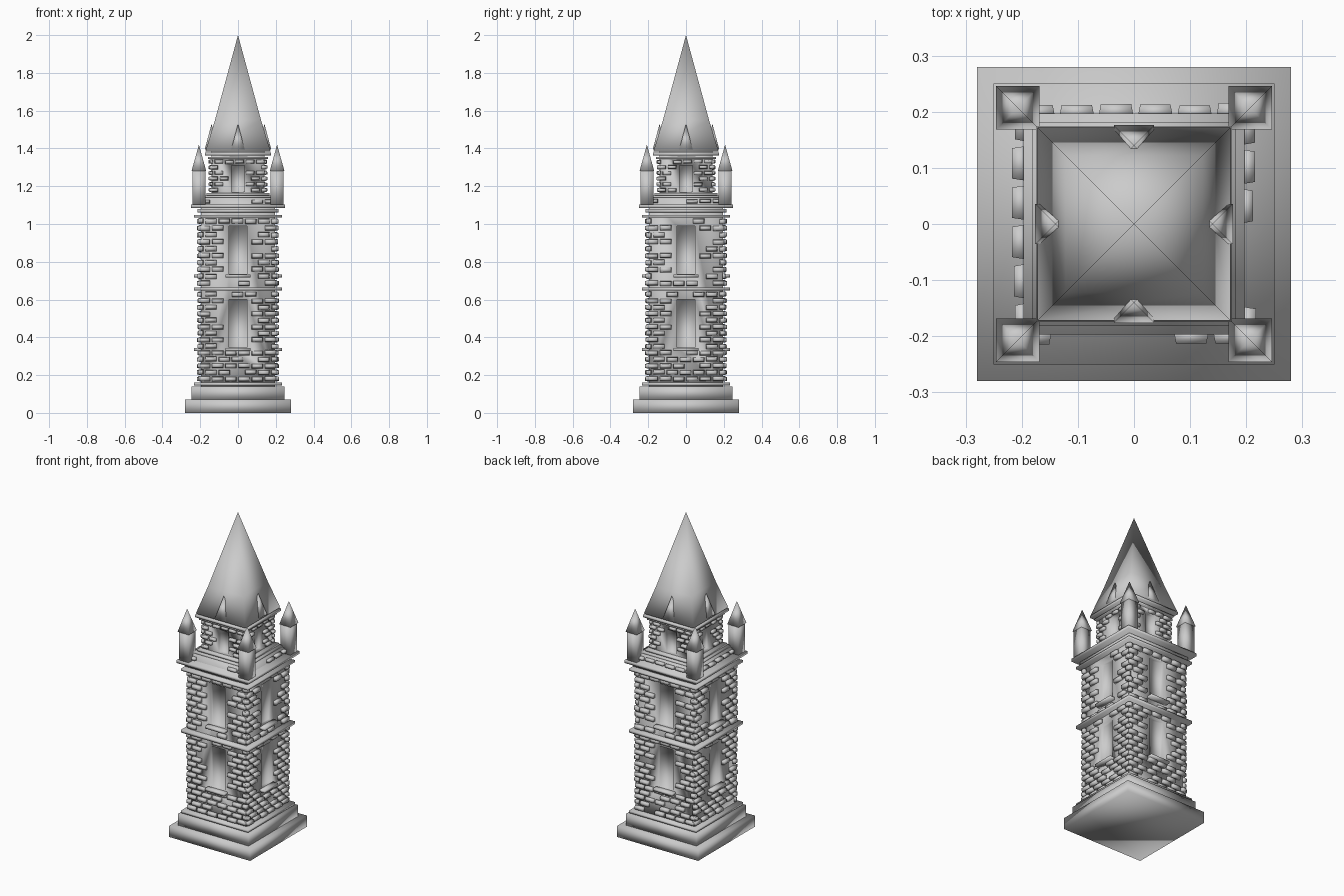
import bpy, bmesh, random
from math import pi
from mathutils import Matrix, Vector

if "Cube" in bpy.data.objects:
    bpy.data.objects.remove(bpy.data.objects["Cube"])

random.seed(7)
IDENT = Matrix.Identity(4)
SIDES = [Matrix.Rotation(i * pi / 2, 4, 'Z') for i in range(4)]


def finish(bm, name):
    bmesh.ops.recalc_face_normals(bm, faces=bm.faces)
    for f in bm.faces:
        f.smooth = True
    me = bpy.data.meshes.new(name)
    bm.to_mesh(me)
    bm.free()
    ob = bpy.data.objects.new(name, me)
    bpy.context.collection.objects.link(ob)
    return ob


def add_loft(bm, rings, cx=0, cy=0, mat=IDENT):
    """Stack of square rings (half width, z); a zero width makes a point."""
    loops = []
    for h, z in rings:
        pts = [(0, 0)] if h == 0 else [(-h, -h), (h, -h), (h, h), (-h, h)]
        loops.append([bm.verts.new(mat @ Vector((cx + x, cy + y, z))) for x, y in pts])
    bm.faces.new(loops[0])
    for a, b in zip(loops, loops[1:]):
        for i in range(4):
            j = (i + 1) % 4
            bm.faces.new((a[i], a[j], b[0]) if len(b) == 1 else (a[i], a[j], b[j], b[i]))
    if len(loops[-1]) == 4:
        bm.faces.new(loops[-1])


def add_block(bm, x0, x1, y_back, y_front, z0, z1, mat, taper=0.0):
    """Box on the front side, its outer face shrunk by taper."""
    def ring(y, t):
        return [bm.verts.new(mat @ Vector(p)) for p in
                ((x0 + t, y, z0 + t), (x1 - t, y, z0 + t),
                 (x1 - t, y, z1 - t), (x0 + t, y, z1 - t))]
    a, b = ring(y_back, 0), ring(y_front, taper)
    bm.faces.new(a)
    bm.faces.new(b)
    for i in range(4):
        j = (i + 1) % 4
        bm.faces.new((a[i], a[j], b[j], b[i]))


def loft(name, rings):
    bm = bmesh.new()
    add_loft(bm, rings)
    return finish(bm, name)


# Windows: half width, bottom, top, wall distance
WINDOWS = [(0.048, 0.345, 0.60, 0.197), (0.048, 0.735, 0.99, 0.197), (0.034, 1.17, 1.31, 0.14)]

# Plinth steps
loft("plinth_lower", [(0.28, 0), (0.28, 0.07)])
loft("plinth_upper", [(0.245, 0.07), (0.245, 0.14)])

# Walls of the shaft and belfry
shaft = loft("shaft", [(0.197, 0.14), (0.197, 1.14)])
belfry = loft("belfry", [(0.14, 1.14), (0.14, 1.39)])

# Recessed windows cut on all four sides
bm = bmesh.new()
for w, z0, z1, d in WINDOWS:
    for m in SIDES:
        add_block(bm, -w, w, -d + 0.02, -d - 0.03, z0, z1, m)
cutter = finish(bm, "window_cutter")
cutter.hide_render = True
cutter.hide_viewport = True
for wall in (shaft, belfry):
    mod = wall.modifiers.new("windows", 'BOOLEAN')
    mod.operation = 'DIFFERENCE'
    mod.solver = 'EXACT'
    mod.object = cutter

# String courses and cornices
COURSES = [("base_course", 0.232, 0.145, 0.16), ("middle_course", 0.232, 0.648, 0.665),
           ("shaft_cornice_lower", 0.232, 1.035, 1.048), ("shaft_cornice_middle", 0.215, 1.06, 1.08),
           ("shaft_cornice_upper", 0.25, 1.085, 1.103), ("belfry_step", 0.182, 1.135, 1.15),
           ("belfry_base_course", 0.166, 1.15, 1.163), ("belfry_cornice_lower", 0.158, 1.345, 1.355),
           ("belfry_cornice_upper", 0.175, 1.363, 1.378)]
for name, h, z0, z1 in COURSES:
    loft(name, [(h, z0), (h, z1)])

# Window sills
bm = bmesh.new()
for w, z0, z1, d in WINDOWS[:2]:
    for m in SIDES:
        add_block(bm, -w - 0.018, w + 0.018, -d + 0.02, -d - 0.035, z0 - 0.017, z0 - 0.002, m)
finish(bm, "window_sills")


# Staggered rough bricks with random gaps
def add_bricks(bm, half, z0, z1, pitch, length, proud, mat):
    rows = max(1, round((z1 - z0) / pitch))
    step = (z1 - z0) / rows
    for r in range(rows):
        za = z0 + r * step + 0.004
        zb = za + step - 0.008
        edge = half + 0.012
        x = -edge - (r % 2) * length * 0.5
        while x < edge:
            a, b = max(x, -edge), min(x + length - 0.008, edge)
            x += length
            blocked = any(zb > w0 and za < w1 and b > -w - 0.004 and a < w + 0.004
                          for w, w0, w1, _ in WINDOWS)
            if blocked or b - a < 0.015:
                continue
            near_corner = max(abs(a), abs(b)) > half - 0.02
            if random.random() < (0.95 if near_corner else 0.78):
                out = proud * random.uniform(0.8, 1.15)
                lift = random.uniform(-0.002, 0.002)
                add_block(bm, a, b, -half + 0.005, -half - out, za + lift, zb + lift, mat, 0.004)


bm = bmesh.new()
for m in SIDES:
    for z0, z1 in ((0.163, 0.645), (0.668, 1.033), (1.105, 1.135)):
        add_bricks(bm, 0.197, z0, z1, 0.035, 0.07, 0.018, m)
finish(bm, "shaft_bricks")
bm = bmesh.new()
for m in SIDES:
    add_bricks(bm, 0.14, 1.165, 1.345, 0.03, 0.055, 0.015, m)
finish(bm, "belfry_bricks")

# Spire with a flared foot
loft("spire", [(0.172, 1.385), (0.122, 1.55), (0, 2.0)])

# Small gablets at the foot of the spire
bm = bmesh.new()
for m in SIDES:
    add_loft(bm, [(0.036, 1.395), (0, 1.53)], 0, -0.14, m)
finish(bm, "spire_gablets")

# Corner pinnacles
bm = bmesh.new()
for m in SIDES:
    add_loft(bm, [(0.034, 1.10), (0.034, 1.28)], 0.207, -0.207, m)
    add_loft(bm, [(0.039, 1.28), (0, 1.42)], 0.207, -0.207, m)
finish(bm, "corner_pinnacles")
